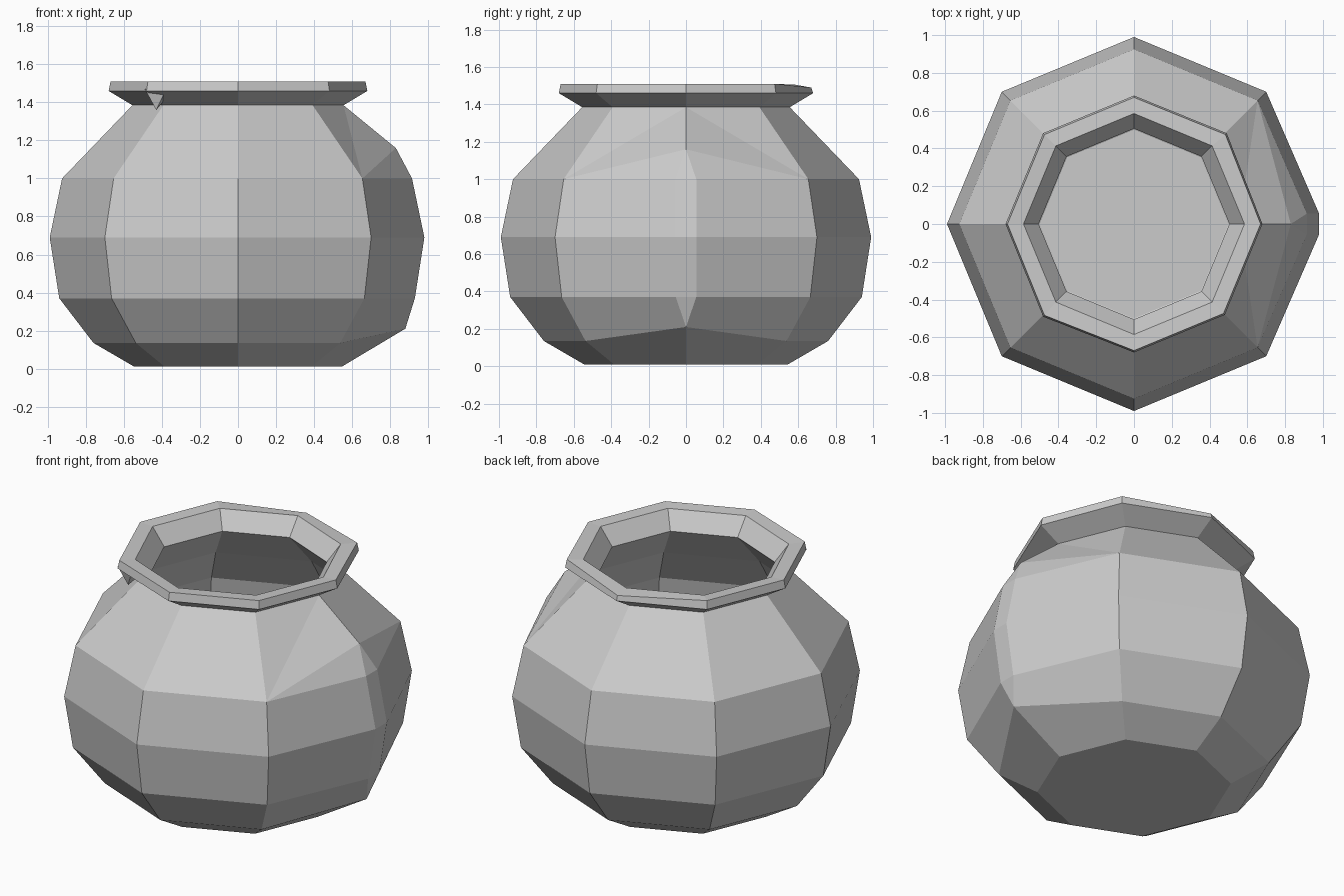
import bpy
import bmesh
from math import cos, sin, pi

cube = bpy.data.objects.get("Cube")
if cube:
    bpy.data.objects.remove(cube, do_unlink=True)

SIDES = 8
clay = bpy.data.materials.new("grey clay")
clay.use_nodes = True
clay.diffuse_color = (0.6, 0.6, 0.6, 1)
clay.node_tree.nodes["Principled BSDF"].inputs["Base Color"].default_value = (0.6, 0.6, 0.6, 1)


def make_object(name, bm):
    bmesh.ops.remove_doubles(bm, verts=bm.verts, dist=0.0005)
    bmesh.ops.recalc_face_normals(bm, faces=bm.faces)
    mesh = bpy.data.meshes.new(name)
    bm.to_mesh(mesh)
    bm.free()
    mesh.materials.append(clay)
    obj = bpy.data.objects.new(name, mesh)
    bpy.context.scene.collection.objects.link(obj)
    return obj


def add_ring(bm, radius, z):
    return [bm.verts.new((radius * cos(2 * pi * i / SIDES),
                          radius * sin(2 * pi * i / SIDES), z)) for i in range(SIDES)]


def bridge(bm, low, high, skip=()):
    for i in range(SIDES):
        if i not in skip:
            j = (i + 1) % SIDES
            bm.faces.new((low[i], low[j], high[j], high[i]))


# Pot: outer belly, flared rim, and hollow inside as one continuous shell
outer = [(0.545, 0.01), (0.76, 0.135), (0.94, 0.37), (0.99, 0.69), (0.925, 1.0), (0.555, 1.385)]
rim = [(0.68, 1.46), (0.67, 1.51), (0.585, 1.505), (0.505, 1.40)]
inner = [(0.72, 1.17), (0.86, 0.95), (0.91, 0.69), (0.86, 0.40), (0.68, 0.18), (0.5, 0.08)]

bm = bmesh.new()
rings = [add_ring(bm, r, z) for r, z in outer + rim + inner]
bm.faces.new(rings[0])
bm.faces.new(rings[-1])

# The corner on the +x side is worn flat, so its three belly rings split in two
rings[1][0].co = (0.88, 0, 0.21)
BELLY = (2, 3, 4)
twin = {}
for k in BELLY:
    v = rings[k][0]
    v.co.x -= 0.01
    twin[k] = bm.verts.new((v.co.x, -0.055, v.co.z))
    v.co.y = 0.055

for k in range(len(rings) - 1):
    low, high = rings[k], rings[k + 1]
    worn = k in BELLY or k + 1 in BELLY
    bridge(bm, low, high, skip=(0, SIDES - 1) if worn else ())
    if not worn:
        continue
    a_low, a_high = twin.get(k, low[0]), twin.get(k + 1, high[0])
    if k == BELLY[-1]:
        # Pointed top of the worn strip, below the neck
        tip = bm.verts.new((0.83, 0, 1.16))
        bm.faces.new((a_low, low[0], tip))
        for base, n in ((low[0], 1), (a_low, SIDES - 1)):
            bm.faces.new((base, low[n], tip))
            bm.faces.new((tip, low[n], high[0]))
            bm.faces.new((low[n], high[n], high[0]))
    else:
        bm.faces.new((low[0], low[1], high[1], high[0]))
        bm.faces.new((low[-1], a_low, a_high, high[-1]))
        strip = list(dict.fromkeys((a_low, low[0], high[0], a_high)))
        bm.faces.new(strip)

# Slightly uneven rim corners
for ring in rings[6:8]:
    ring[1].co.x += 0.01
    ring[5].co.y -= 0.01
rings[7][2].co.z -= 0.02
make_object("pot", bm)

# Small drooping fold under one corner of the rim
bm = bmesh.new()
fold = [bm.verts.new(p) for p in ((-0.49, -0.48, 1.47), (-0.38, -0.50, 1.465),
                                  (-0.38, -0.40, 1.42), (-0.43, -0.46, 1.36))]
for i in range(4):
    bm.faces.new(fold[:i] + fold[i + 1:])
make_object("rim_fold", bm)
